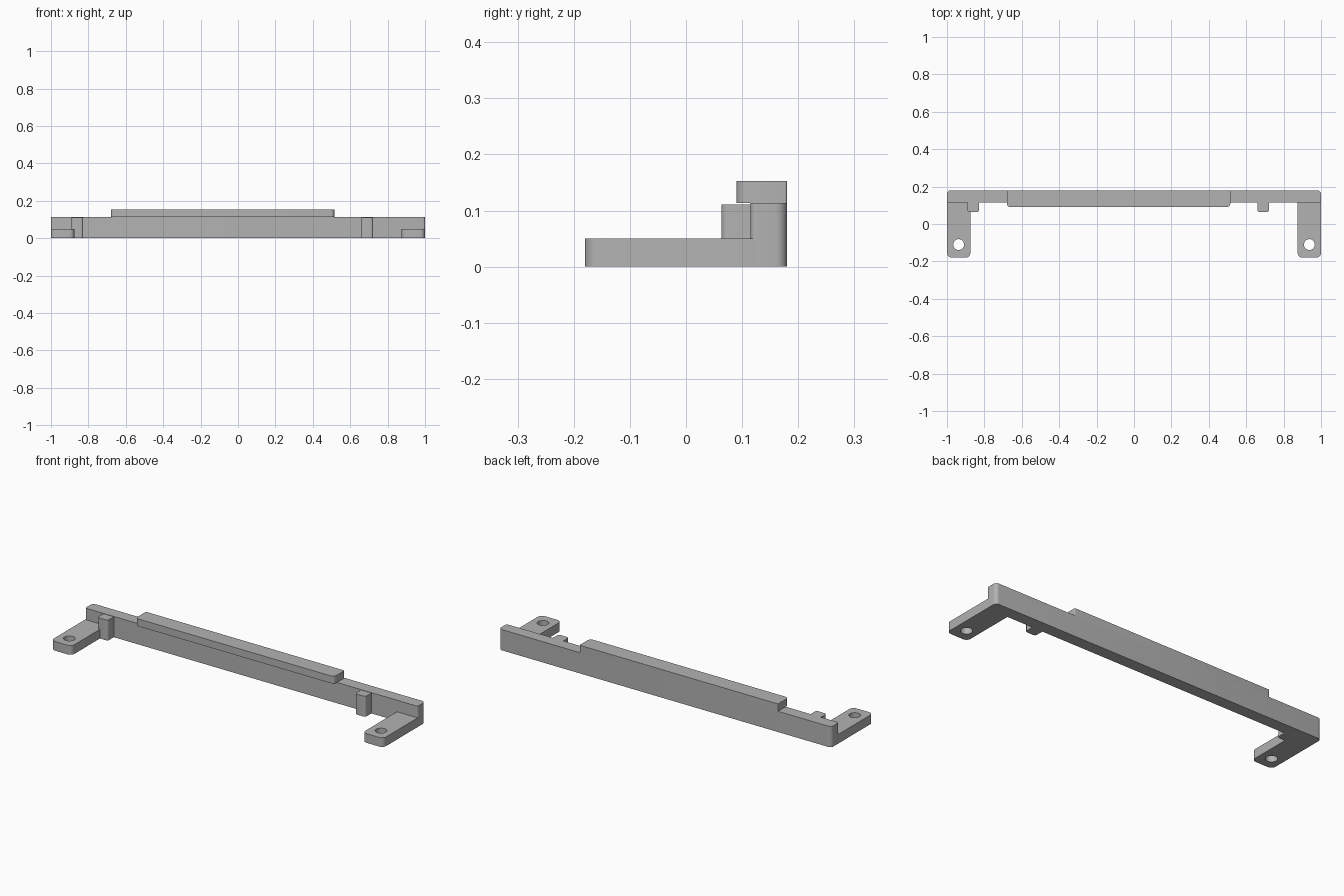
import bpy, bmesh
from math import cos, sin, pi, radians

if "Cube" in bpy.data.objects:
    bpy.data.objects.remove(bpy.data.objects["Cube"], do_unlink=True)

# Single plain plastic colour
grey = bpy.data.materials.new("plain_grey")
grey.use_nodes = True
colour = (0.45, 0.45, 0.45, 1)
grey.diffuse_color = colour
grey.node_tree.nodes["Principled BSDF"].inputs["Base Color"].default_value = colour


def arc(cx, cy, radius, start, sweep, steps):
    return [(cx + radius * cos(start + sweep * i / steps),
             cy + radius * sin(start + sweep * i / steps)) for i in range(steps + 1)]


def rounded_rect(x0, x1, y0, y1, front=0.0, back=0.0):
    """Outline whose front and back corners have their own radii."""
    corners = [(x1, y1, -1, -1, back), (x0, y1, 1, -1, back),
               (x0, y0, 1, 1, front), (x1, y0, -1, 1, front)]
    points = []
    for i, (x, y, sx, sy, r) in enumerate(corners):
        if r:
            points += arc(x + sx * r, y + sy * r, r, i * pi / 2, pi / 2, 6)
        else:
            points.append((x, y))
    return points


def plate(name, loops, z0, z1):
    """Fill the loops (outline, then holes) and raise them to a solid."""
    bm = bmesh.new()
    edges = []
    for loop in loops:
        verts = [bm.verts.new((x, y, z0)) for x, y in loop]
        edges += [bm.edges.new((verts[i - 1], verts[i])) for i in range(len(verts))]
    bmesh.ops.triangle_fill(bm, use_beauty=True, edges=edges, normal=(0, 0, 1))
    raised = bmesh.ops.extrude_face_region(bm, geom=bm.faces[:], use_keep_orig=True)
    top = [g for g in raised["geom"] if isinstance(g, bmesh.types.BMVert)]
    bmesh.ops.translate(bm, verts=top, vec=(0, 0, z1 - z0))
    bmesh.ops.dissolve_limit(bm, angle_limit=radians(1), verts=bm.verts[:],
                             edges=bm.edges[:])
    bmesh.ops.recalc_face_normals(bm, faces=bm.faces[:])
    mesh = bpy.data.meshes.new(name)
    bm.to_mesh(mesh)
    bm.free()
    mesh.materials.append(grey)
    obj = bpy.data.objects.new(name, mesh)
    bpy.context.collection.objects.link(obj)
    bpy.ops.object.select_all(action="DESELECT")
    obj.select_set(True)
    bpy.context.view_layer.objects.active = obj
    bpy.ops.object.shade_smooth_by_angle(angle=radians(30))


# Long back wall and the overhanging lip on top of it
plate("back_wall", [rounded_rect(-1, 1, 0.115, 0.18, 0.01, 0.02)], 0, 0.113)
plate("top_lip", [rounded_rect(-0.68, 0.515, 0.09, 0.18, 0.02, 0.004)], 0.113, 0.153)

# Mounting feet with screw holes
for side, x0, x1 in (("right", -1, -0.875), ("left", 0.875, 1)):
    hole = arc((x0 + x1) / 2, -0.11, 0.029, 0, 2 * pi, 32)[:-1]
    plate(side + "_foot", [rounded_rect(x0, x1, -0.18, 0.13, 0.025), hole], 0, 0.05)

# Locating pegs on the front of the wall
for side, x0 in (("right", -0.89), ("left", 0.66)):
    plate(side + "_peg", [rounded_rect(x0, x0 + 0.062, 0.063, 0.125, 0.012)], 0, 0.111)
